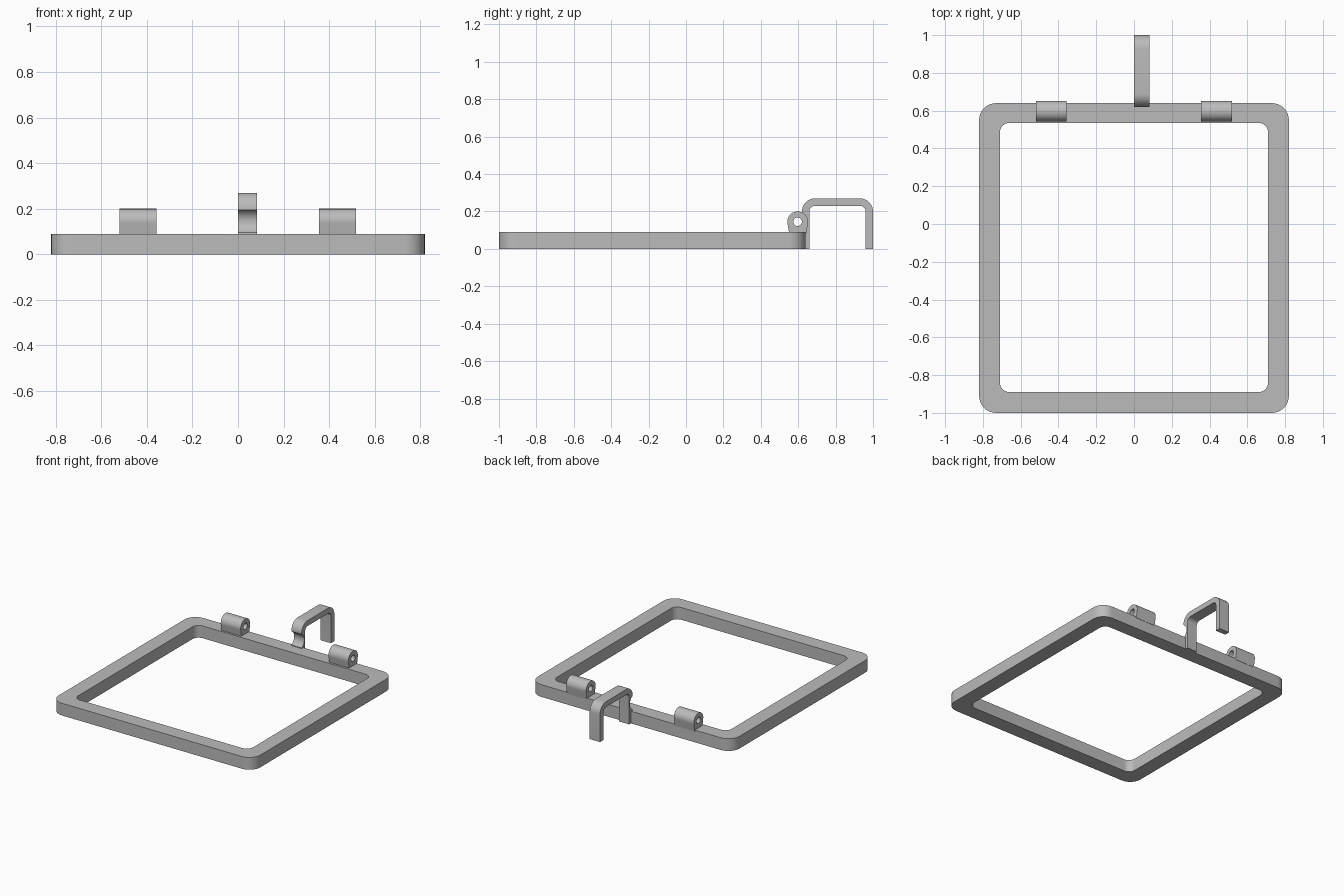
import bpy, bmesh
from math import sin, cos, pi, radians
from mathutils import Vector

if "Cube" in bpy.data.objects:
    bpy.data.objects.remove(bpy.data.objects["Cube"])

grey = bpy.data.materials.new("plain grey")
grey.use_nodes = True
COLOUR = (0.5, 0.5, 0.5, 1)
grey.diffuse_color = COLOUR
grey.node_tree.nodes["Principled BSDF"].inputs["Base Color"].default_value = COLOUR


def arc(centre, r, start, end, n):
    """Points on an arc, angles in degrees."""
    angles = [radians(start + (end - start) * i / n) for i in range(n + 1)]
    return [Vector((centre[0] + r * cos(a), centre[1] + r * sin(a))) for a in angles]


def rounded(corners, n=8):
    """Outline from (u, v, radius) right-angled corners."""
    out = []
    for i, (u, v, r) in enumerate(corners):
        p = Vector((u, v))
        if r == 0:
            out.append(p)
            continue
        a = (Vector(corners[i - 1][:2]) - p).normalized()
        b = (Vector(corners[(i + 1) % len(corners)][:2]) - p).normalized()
        for k in range(n + 1):
            t = k / n * pi / 2
            out.append(p + r * (a + b) - r * (b * cos(t) + a * sin(t)))
    return out


def extrude(name, loops, place, depth):
    """Fill an outline (further loops are holes) and extrude it."""
    bm = bmesh.new()
    edges = []
    for loop in loops:
        vs = [bm.verts.new(place(*p)) for p in loop]
        edges += [bm.edges.new((v, vs[i - 1])) for i, v in enumerate(vs)]
    bmesh.ops.triangle_fill(bm, edges=edges, use_beauty=True)
    grown = bmesh.ops.extrude_face_region(bm, geom=bm.faces[:], use_keep_orig=True)
    moved = [g for g in grown["geom"] if isinstance(g, bmesh.types.BMVert)]
    bmesh.ops.translate(bm, verts=moved, vec=depth)
    bmesh.ops.recalc_face_normals(bm, faces=bm.faces[:])
    mesh = bpy.data.meshes.new(name)
    bm.to_mesh(mesh)
    bm.free()
    mesh.materials.append(grey)
    obj = bpy.data.objects.new(name, mesh)
    bpy.context.collection.objects.link(obj)
    bpy.ops.object.select_all(action="DESELECT")
    obj.select_set(True)
    bpy.context.view_layer.objects.active = obj
    bpy.ops.object.shade_smooth_by_angle(angle=radians(30))
    return obj


def rectangle(x, y0, y1, r):
    return rounded([(-x, y0, r), (x, y0, r), (x, y1, r), (-x, y1, r)])


# Square frame with rounded corners
extrude("frame", [rectangle(0.82, -1, 0.64, 0.09), rectangle(0.71, -0.89, 0.535, 0.05)],
        lambda u, v: (u, v, 0), (0, 0, 0.09))

# Two hinge barrels with a pin hole, tapering into the frame
PIN = (0.597, 0.145)
barrel = [Vector((0.552, 0.08)), Vector((0.642, 0.08))] + arc(PIN, 0.055, -10, 190, 28)
hole = arc(PIN, 0.023, 0, 345, 23)
for name, x in (("right_hinge", -0.52), ("left_hinge", 0.356)):
    extrude(name, [barrel, hole], lambda u, v: (x, u, v), (0.162, 0, 0))

# Bent clip whose front leg is notched around the pin axis
clip = rounded([(0.62, 0, 0), (0.66, 0, 0), (0.66, 0.23, 0.03), (0.96, 0.23, 0.03),
                (0.96, 0, 0), (1, 0, 0), (1, 0.27, 0.07), (0.62, 0.27, 0.07)])
notch = arc(PIN, 0.055, 65, -65, 16)
extrude("clip", [clip + notch], lambda u, v: (0, u, v), (0.083, 0, 0))
